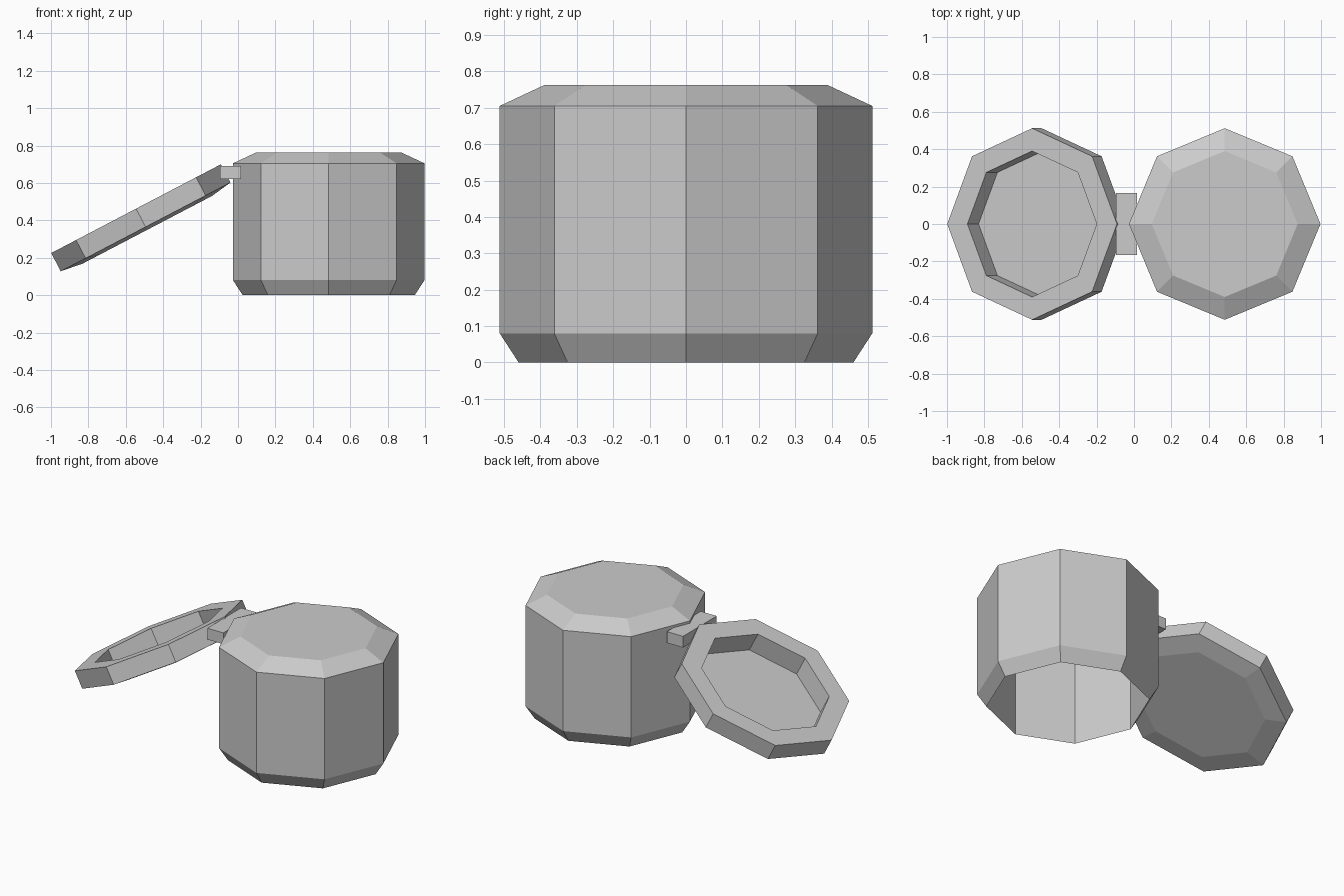
import bpy, bmesh
from math import cos, sin, pi, radians

if "Cube" in bpy.data.objects:
    bpy.data.objects.remove(bpy.data.objects["Cube"])

SIDES = 8


def octagonal_shell(name, profile, plate_index, location, tilt=0.0):
    """Sweep a closed (radius, z) profile round eight sides and close one loop with a flat plate."""
    bm = bmesh.new()
    loops = []
    for r, z in profile:
        loops.append([bm.verts.new((r * cos(2 * pi * i / SIDES), r * sin(2 * pi * i / SIDES), z))
                      for i in range(SIDES)])
    for a, b in zip(loops, loops[1:] + loops[:1]):
        for i in range(SIDES):
            j = (i + 1) % SIDES
            bm.faces.new((a[i], a[j], b[j], b[i]))
    plate = loops[plate_index]
    if profile[plate_index][1] < 0:
        plate = plate[::-1]
    bm.faces.new(plate)
    mesh = bpy.data.meshes.new(name)
    bm.to_mesh(mesh)
    bm.free()
    obj = bpy.data.objects.new(name, mesh)
    obj.location = location
    obj.rotation_euler = (0, tilt, 0)
    bpy.context.collection.objects.link(obj)
    return obj


# Container body: bevelled outside, flat top, hollow and open underneath
octagonal_shell("container_body",
                [(0.46, 0), (0.512, 0.08), (0.512, 0.705), (0.39, 0.762), (0.46, 0.70)],
                3, (0.485, 0, 0))

# Open lid: thick rim around a recessed plate, hanging down to the left
octagonal_shell("lid",
                [(0.39, -0.128), (0.512, -0.11), (0.512, 0), (0.39, 0)],
                0, (-0.545, 0, 0.4625), radians(-27.6))

# Hinge block joining lid and body
bpy.ops.mesh.primitive_cube_add(size=1, location=(-0.04, 0, 0.655))
hinge = bpy.context.object
hinge.name = "hinge"
hinge.scale = (0.11, 0.33, 0.07)
